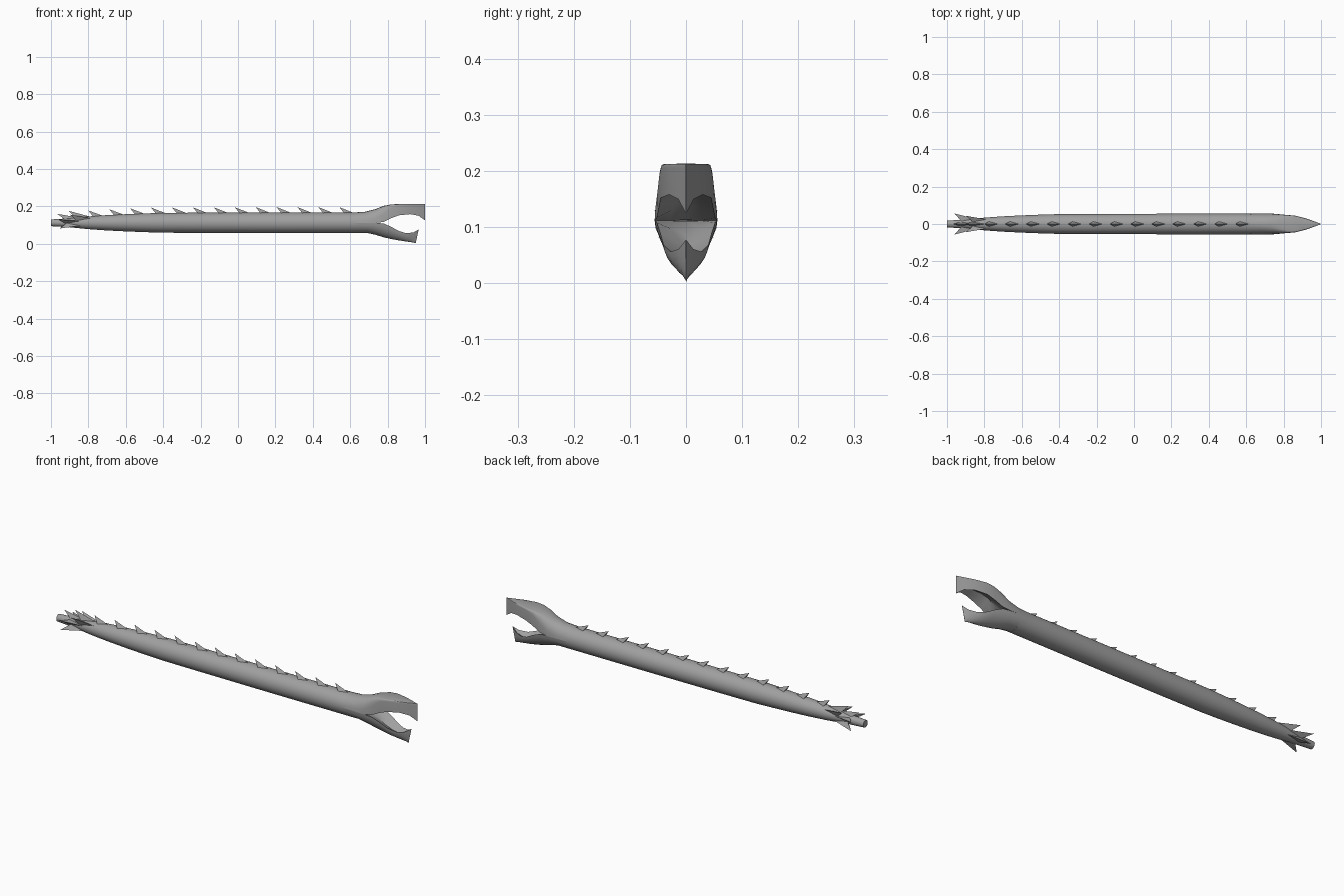
import bpy, bmesh, math

if "Cube" in bpy.data.objects:
    bpy.data.objects.remove(bpy.data.objects["Cube"])

AXIS_Z = 0.112

grey = bpy.data.materials.new("grey hide")
grey.diffuse_color = (0.35, 0.35, 0.35, 1)
grey.use_nodes = True
grey.node_tree.nodes["Principled BSDF"].inputs["Base Color"].default_value = grey.diffuse_color


def make_object(name, bm, smooth=None):
    bmesh.ops.recalc_face_normals(bm, faces=bm.faces)
    mesh = bpy.data.meshes.new(name)
    bm.to_mesh(mesh)
    bm.free()
    mesh.materials.append(grey)
    ob = bpy.data.objects.new(name, mesh)
    bpy.context.collection.objects.link(ob)
    if smooth:
        bpy.ops.object.select_all(action='DESELECT')
        ob.select_set(True)
        bpy.context.view_layer.objects.active = ob
        bpy.ops.object.shade_smooth_by_angle(angle=math.radians(smooth))
    return ob


def loft(name, rings, smooth):
    bm = bmesh.new()
    vs = [[bm.verts.new(p) for p in ring] for ring in rings]
    n = len(vs[0])
    for a, b in zip(vs, vs[1:]):
        for i in range(n):
            j = (i + 1) % n
            bm.faces.new((a[i], a[j], b[j], b[i]))
    bm.faces.new(vs[0])
    bm.faces.new(vs[-1])
    return make_object(name, bm, smooth)


# Body: tapering round tube (x, radius)
PROFILE = [(-1, .018), (-.9, .024), (-.8, .034), (-.7, .041), (-.6, .046),
           (-.5, .050), (-.4, .053), (-.2, .054), (.2, .055), (.68, .055)]


def radius(x):
    for (x0, r0), (x1, r1) in zip(PROFILE, PROFILE[1:]):
        if x <= x1:
            return r0 + (r1 - r0) * (x - x0) / (x1 - x0)
    return PROFILE[-1][1]


def circle(x, r, n=32):
    return [(x, r * math.cos(2 * math.pi * i / n), AXIS_Z + r * math.sin(2 * math.pi * i / n))
            for i in range(n)]


loft("body", [circle(x, r) for x, r in PROFILE], 40)


# Jaws: half-round at the neck, changing into a hollowed pointed beak
def jaw_ring(x, w, z_out, z_edge, power, hollow, slant=0):
    pts = []
    for k in range(13):
        t = math.pi * k / 12
        c, s = math.cos(t), max(math.sin(t), 0)
        if k in (0, 12):
            s = 0
        y = w * math.copysign(abs(c) ** (2 / power), c) if k != 6 else 0
        f = s ** (2 / power)
        pts.append((x - slant * f, y, z_edge + (z_out - z_edge) * f))
    for q in (-.5, 0, .5):
        f = hollow * (1 - abs(q))
        pts.append((x - slant * f, w * q, z_edge + (z_out - z_edge) * f))
    return pts


# Sections: x, half width, outer z, edge z, squareness, hollow, end slant
UPPER = [(.62, .055, .167, .112, 2, 0), (.68, .056, .171, .112, 2, 0),
         (.735, .056, .185, .111, 2.4, .02), (.78, .052, .203, .117, 4, .3),
         (.82, .048, .210, .137, 9, .42), (.86, .045, .2125, .152, 18, .42),
         (.92, .030, .213, .158, 20, .35), (.965, .014, .213, .150, 20, .2),
         (1.0, .0005, .213, .125, 20, 0)]
LOWER = [(.62, .055, .058, .112, 2, 0), (.69, .056, .058, .112, 2, 0),
         (.735, .055, .048, .112, 1.9, .02), (.78, .052, .034, .108, 1.8, .3),
         (.82, .046, .025, .090, 1.7, .45), (.86, .040, .018, .068, 1.7, .45),
         (.90, .028, .012, .056, 1.7, .4), (.94, .013, .006, .061, 1.7, .2),
         (.966, .0005, .002, .077, 2, 0, .016)]
loft("upper_jaw", [jaw_ring(*s) for s in UPPER], 30)
loft("lower_jaw", [jaw_ring(*s) for s in LOWER], 30)


# Spines: three-sided thorns swept back towards the tail
def thorn(name, tip_x, angle, reach, length=.075, half=.014):
    a = math.radians(angle)
    out, side = (math.cos(a), math.sin(a)), (-math.sin(a), math.cos(a))

    def at(x, r, s):
        return (x, r * out[0] + s * side[0], AXIS_Z + r * out[1] + s * side[1])

    back, front = tip_x + length * .35, tip_x + length
    bm = bmesh.new()
    v = [bm.verts.new(p) for p in (
        at(tip_x, reach, 0), at(front, radius(front) - .001, 0),
        at(back, radius(back) - .004, half), at(back, radius(back) - .004, -half))]
    for f in ((0, 1, 2), (0, 3, 1), (0, 2, 3), (1, 3, 2)):
        bm.faces.new([v[i] for i in f])
    make_object(name, bm)


for i in range(13):
    x = -.80 + i * .1118
    thorn(f"back_spine_{i + 1}", x, 90, radius(x + .04) + .029)

# Tail thorns: two rings round the narrow end
for i, (x, angle, reach) in enumerate([
        (-.967, 90, .048), (-.962, 18, .060), (-.962, 162, .060),
        (-.955, -32, .058), (-.955, 212, .058),
        (-.907, 90, .064), (-.90, 45, .062), (-.90, 135, .062)]):
    thorn(f"tail_thorn_{i + 1}", x, angle, reach, .115, .011)
